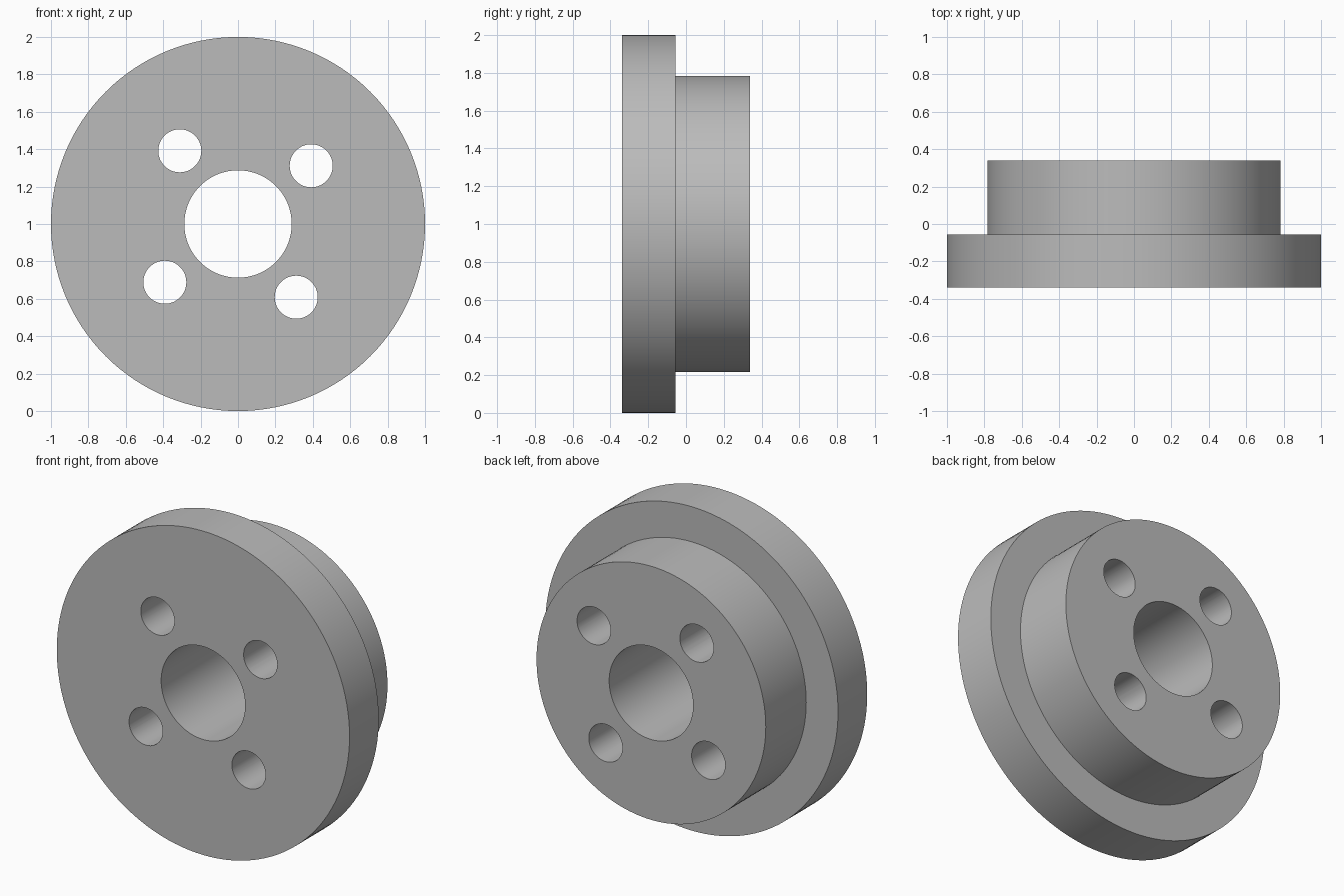
import bpy, bmesh, math
from mathutils import Matrix, Vector

cube = bpy.data.objects.get("Cube")
if cube:
    bpy.data.objects.remove(cube, do_unlink=True)

CENTRE_Z = 1.0
BACK, STEP, FRONT = 0.34, -0.055, -0.34
FLANGE_R, HUB_R, BORE_R = 1.0, 0.783, 0.287
HOLE_R, HOLE_CIRCLE, HOLE_ANGLE = 0.115, 0.5, math.radians(38.5)

metal = bpy.data.materials.new("plain grey")
metal.use_nodes = True
grey = (0.5, 0.5, 0.5, 1)
metal.diffuse_color = grey
metal.node_tree.nodes["Principled BSDF"].inputs["Base Color"].default_value = grey


def add_object(name, bm):
    bmesh.ops.recalc_face_normals(bm, faces=bm.faces)
    mesh = bpy.data.meshes.new(name)
    bm.to_mesh(mesh)
    bm.free()
    mesh.materials.append(metal)
    obj = bpy.data.objects.new(name, mesh)
    bpy.context.collection.objects.link(obj)
    return obj


def lathe(name, profile, steps):
    """Spin a closed (radius, y) profile about the horizontal axis."""
    bm = bmesh.new()
    verts = [bm.verts.new((r, y, CENTRE_Z)) for r, y in profile]
    edges = [bm.edges.new((v, verts[i - 1])) for i, v in enumerate(verts)]
    bmesh.ops.spin(bm, geom=verts + edges, cent=(0, 0, CENTRE_Z), axis=(0, 1, 0),
                   angle=math.tau, steps=steps, use_merge=True)
    bmesh.ops.remove_doubles(bm, verts=bm.verts, dist=1e-5)
    return add_object(name, bm)


# Flange, hub and central bore as one turned body
body = lathe("flanged_hub", [(BORE_R, FRONT), (FLANGE_R, FRONT), (FLANGE_R, STEP),
                             (HUB_R, STEP), (HUB_R, BACK), (BORE_R, BACK)], 128)

# Four bolt holes drilled through the body
bm = bmesh.new()
for i in range(4):
    a = HOLE_ANGLE + i * math.pi / 2
    spot = Vector((HOLE_CIRCLE * math.cos(a), 0, CENTRE_Z + HOLE_CIRCLE * math.sin(a)))
    bmesh.ops.create_cone(bm, cap_ends=True, segments=64, radius1=HOLE_R, radius2=HOLE_R, depth=1,
                          matrix=Matrix.Translation(spot) @ Matrix.Rotation(math.pi / 2, 4, "X"))
drill = add_object("bolt_hole_cutter", bm)
drill.hide_render = True

cut = body.modifiers.new("bolt holes", "BOOLEAN")
cut.operation, cut.solver, cut.object = "DIFFERENCE", "EXACT", drill
bpy.ops.object.select_all(action="DESELECT")
body.select_set(True)
bpy.context.view_layer.objects.active = body
bpy.ops.object.modifier_apply(modifier=cut.name)
bpy.data.objects.remove(drill, do_unlink=True)

bpy.ops.object.shade_smooth_by_angle(angle=math.radians(30))
